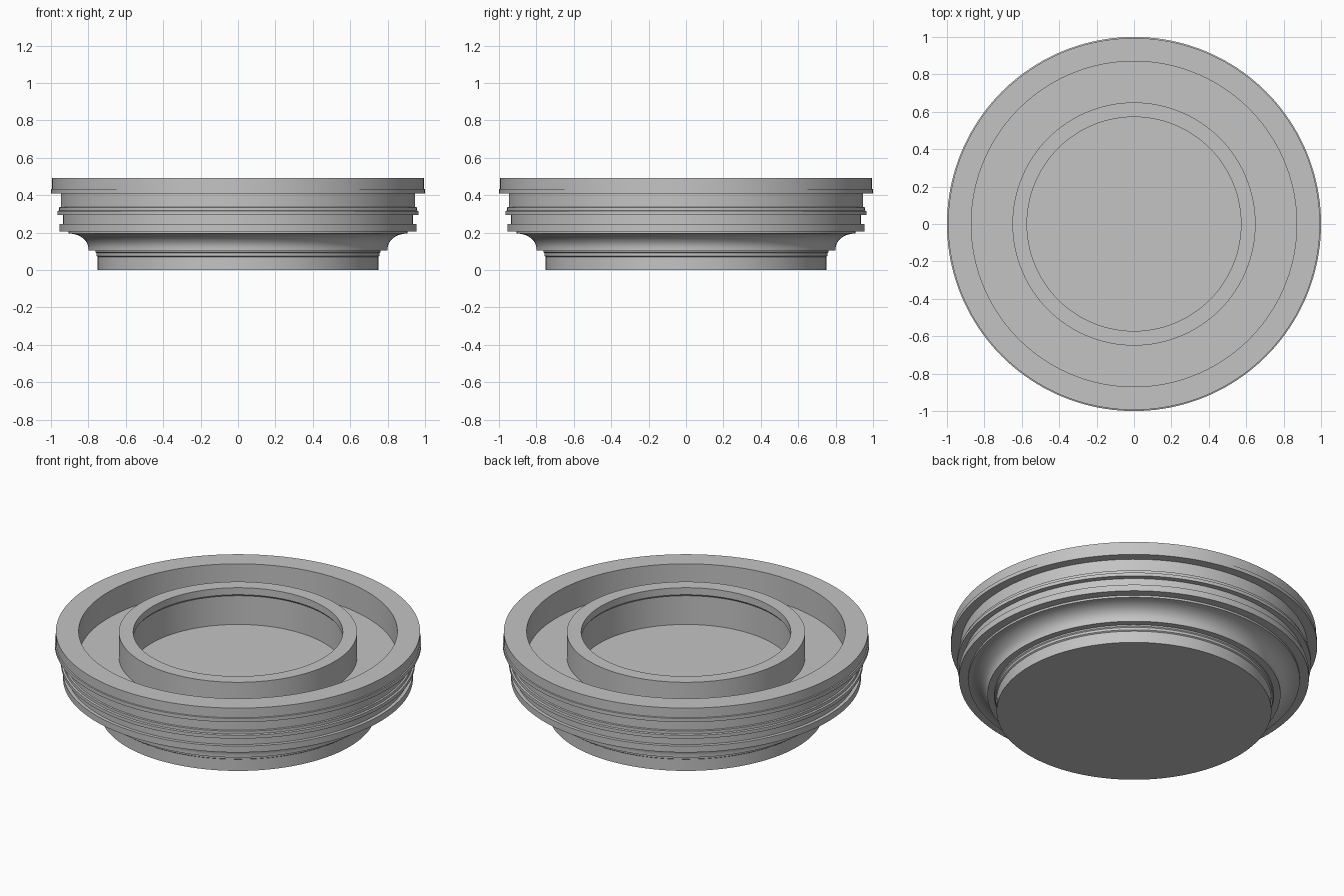
import bpy
import bmesh
import math

if "Cube" in bpy.data.objects:
    bpy.data.objects.remove(bpy.data.objects["Cube"], do_unlink=True)

SEGMENTS = 160

# Single grey plastic
grey = bpy.data.materials.new("plain_grey")
grey.use_nodes = True
colour = (0.55, 0.55, 0.55, 1)
grey.diffuse_color = colour
grey.node_tree.nodes["Principled BSDF"].inputs["Base Color"].default_value = colour


def lathe(name, profile):
    """Spin a (radius, height) profile, running axis to axis, about z."""
    bm = bmesh.new()
    verts = [bm.verts.new((r, 0, z)) for r, z in profile]
    edges = [bm.edges.new(pair) for pair in zip(verts, verts[1:])]
    bmesh.ops.spin(bm, geom=verts + edges, cent=(0, 0, 0), axis=(0, 0, 1),
                   angle=math.tau, steps=SEGMENTS, use_merge=True)
    bmesh.ops.remove_doubles(bm, verts=bm.verts, dist=0.0005)
    bmesh.ops.recalc_face_normals(bm, faces=bm.faces)
    mesh = bpy.data.meshes.new(name)
    bm.to_mesh(mesh)
    bm.free()
    mesh.materials.append(grey)
    obj = bpy.data.objects.new(name, mesh)
    bpy.context.collection.objects.link(obj)
    bpy.ops.object.select_all(action="DESELECT")
    obj.select_set(True)
    bpy.context.view_layer.objects.active = obj
    bpy.ops.object.shade_smooth_by_angle(angle=math.radians(25))
    return obj


# Foot and the small bead above it
foot = [(0, 0), (0.75, 0), (0.75, 0.07), (0.757, 0.075), (0.757, 0.09),
        (0.762, 0.095), (0.762, 0.104), (0.8, 0.104)]

# Concave cove sweeping out to the body
cove = []
for i in range(13):
    a = math.radians(90 * i / 12)
    cove.append((0.905 - 0.105 * math.cos(a), 0.115 + 0.08 * math.sin(a)))

# Stepped side wall with grooves and the top flange
side = [(0.905, 0.207), (0.955, 0.207), (0.955, 0.245), (0.935, 0.245),
        (0.935, 0.295), (0.966, 0.295), (0.966, 0.315), (0.956, 0.318),
        (0.956, 0.335), (0.947, 0.337), (0.947, 0.41), (1.0, 0.41),
        (1.0, 0.432), (0.994, 0.434), (0.994, 0.492)]

# Ring-shaped trough, raised inner collar and its lipped well
inside = [(0.87, 0.492), (0.87, 0.335), (0.65, 0.335), (0.65, 0.487),
          (0.572, 0.487), (0.572, 0.445), (0.58, 0.435), (0.58, 0.262),
          (0, 0.262)]

lathe("stepped_cap", foot + cove + side + inside)
